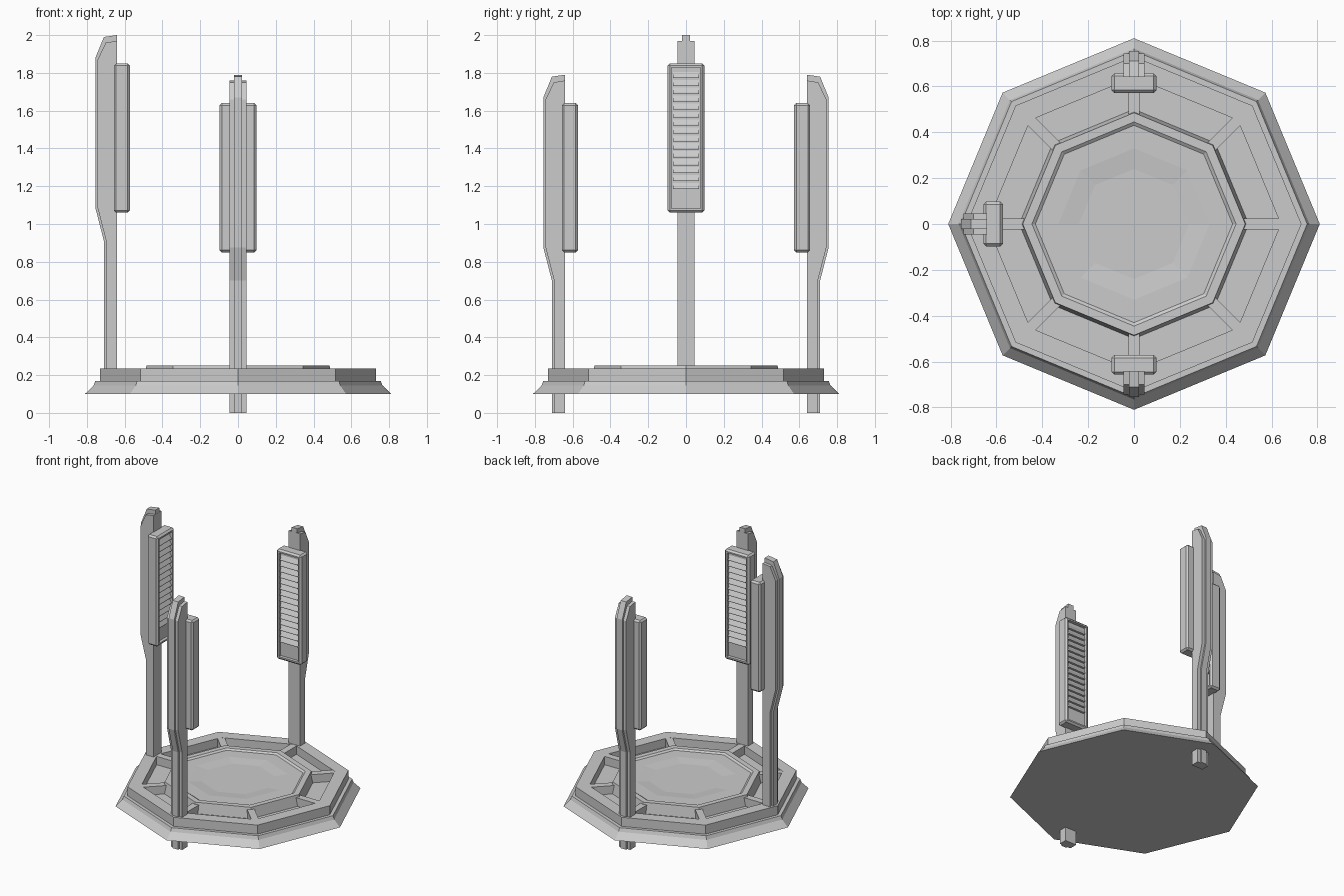
import bpy, bmesh
from math import cos, sin, tau, radians
from mathutils import Matrix, Vector

if "Cube" in bpy.data.objects:
    bpy.data.objects.remove(bpy.data.objects["Cube"], do_unlink=True)


def finish(name, bm, matrix=Matrix()):
    bmesh.ops.recalc_face_normals(bm, faces=bm.faces)
    mesh = bpy.data.meshes.new(name)
    bm.to_mesh(mesh)
    bm.free()
    obj = bpy.data.objects.new(name, mesh)
    obj.matrix_world = matrix
    bpy.context.collection.objects.link(obj)
    return obj


def lathe(name, profile, sides=8):
    """Octagonal rings joined from outside to inside, capped at both ends."""
    bm = bmesh.new()
    rings = [[bm.verts.new((r * cos(tau * i / sides), r * sin(tau * i / sides), z))
              for i in range(sides)] for r, z in profile]
    for a, b in zip(rings, rings[1:]):
        for i in range(sides):
            j = (i + 1) % sides
            bm.faces.new((a[i], a[j], b[j], b[i]))
    bm.faces.new(rings[0])
    bm.faces.new(rings[-1])
    return finish(name, bm)


def prism(bm, outline, half_width):
    """Extrude an x-z outline across y."""
    near, far = [[bm.verts.new((x, y, z)) for x, z in outline]
                 for y in (-half_width, half_width)]
    bm.faces.new(near)
    bm.faces.new(far)
    for i in range(len(outline)):
        j = (i + 1) % len(outline)
        bm.faces.new((near[i], near[j], far[j], far[i]))


def box(bm, low, high):
    low, high = Vector(low), Vector(high)
    matrix = Matrix.Translation((low + high) / 2) @ Matrix.Diagonal((*(high - low), 1))
    return bmesh.ops.create_cube(bm, size=1, matrix=matrix)["verts"]


# Stepped platform with moat, raised inner ring and shallow dish
lathe("platform", [
    (0.81, 0.10), (0.765, 0.145), (0.755, 0.17), (0.73, 0.17), (0.73, 0.235),
    (0.64, 0.235), (0.64, 0.175), (0.50, 0.175), (0.485, 0.25), (0.445, 0.25),
    (0.43, 0.24), (0.33, 0.24), (0.24, 0.232)])

# Spokes bridging the moat at each corner
for i in range(8):
    bm = bmesh.new()
    box(bm, (0.47, -0.024, 0.17), (0.65, 0.024, 0.2345))
    finish(f"spoke_{i + 1}", bm, Matrix.Rotation(tau * i / 8, 4, "Z"))


def build_tower(side, angle, lift):
    place = Matrix.Translation((0, 0, lift)) @ Matrix.Rotation(radians(angle), 4, "Z")

    # Wide post body
    bm = bmesh.new()
    prism(bm, [(0.64, 0), (0.698, 0), (0.698, 0.70), (0.743, 0.875),
               (0.743, 1.66), (0.70, 1.75), (0.64, 1.76)], 0.045)
    finish(f"{side}_post", bm, place)

    # Narrow spine standing proud of the post
    bm = bmesh.new()
    prism(bm, [(0.641, 0), (0.71, 0), (0.71, 0.70), (0.755, 0.875),
               (0.755, 1.67), (0.71, 1.78), (0.641, 1.79)], 0.022)
    finish(f"{side}_spine", bm, place)

    # Bevelled panel housing with a recessed inner face
    bm = bmesh.new()
    box(bm, (0.572, -0.098, 0.85), (0.657, 0.098, 1.64))
    bmesh.ops.bevel(bm, geom=bm.edges[:], offset=0.012, segments=1, affect="EDGES")
    bm.normal_update()
    face = min(bm.faces, key=lambda f: f.calc_center_median().x)
    bmesh.ops.inset_region(bm, faces=[face], thickness=0.014)
    pushed = bmesh.ops.extrude_face_region(bm, geom=[face])["geom"]
    bmesh.ops.translate(bm, vec=(0.022, 0, 0),
                        verts=[v for v in pushed if isinstance(v, bmesh.types.BMVert)])
    if face.is_valid:
        bmesh.ops.delete(bm, geom=[face], context="FACES_ONLY")
    finish(f"{side}_panel", bm, place)

    # Louvre slats inside the recess
    bm = bmesh.new()
    for k in range(15):
        z = 0.975 + k * 0.042
        prism(bm, [(0.596, z), (0.578, z), (0.578, z + 0.006), (0.596, z + 0.036)], 0.07)
    finish(f"{side}_slats", bm, place)


for side, angle, lift in (("front", -90, 0), ("back", 90, 0), ("right", 180, 0.21)):
    build_tower(side, angle, lift)
